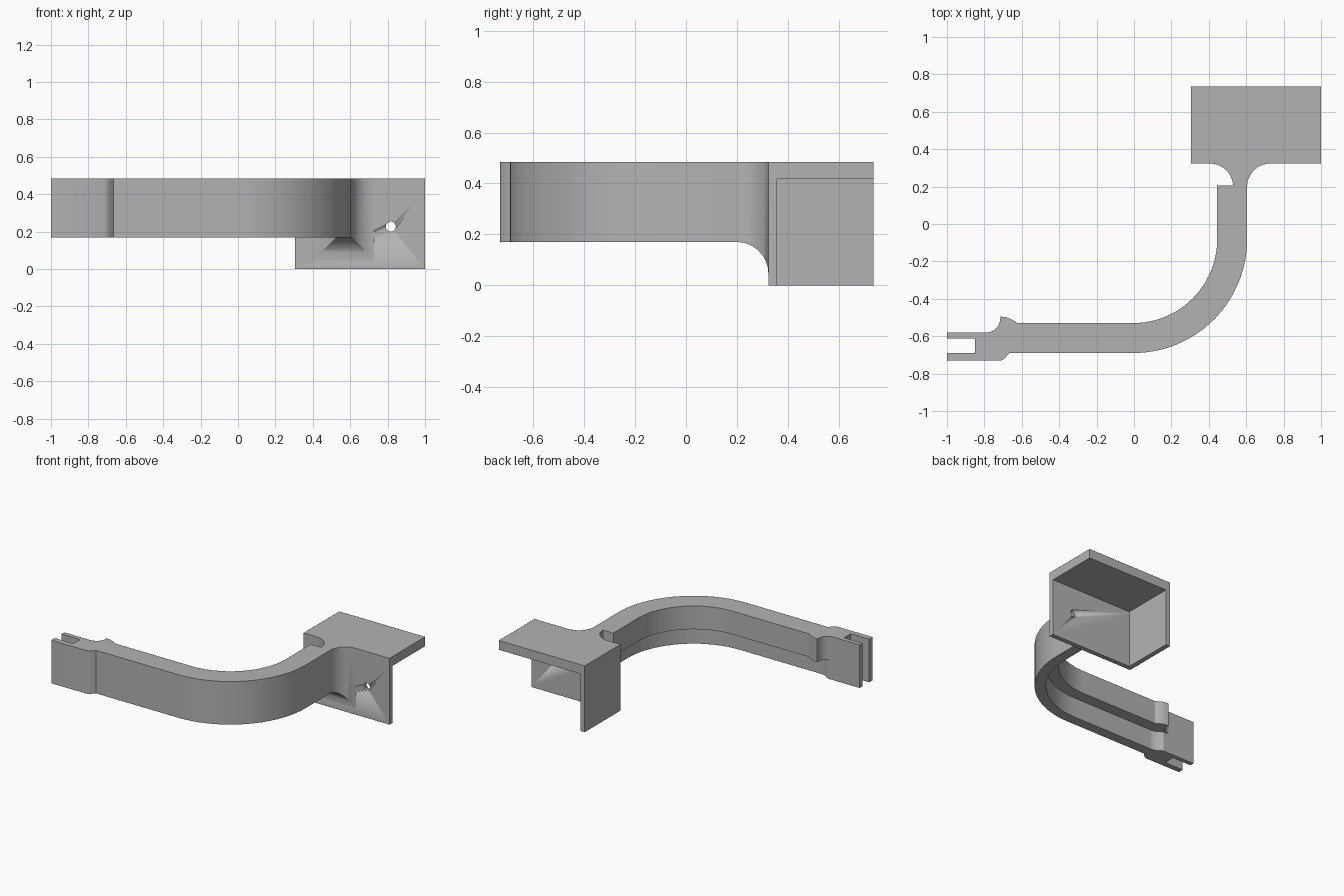
import bpy, bmesh
from math import sin, cos, radians, sqrt

cube = bpy.data.objects.get("Cube")
if cube:
    bpy.data.objects.remove(cube, do_unlink=True)

grey = bpy.data.materials.new("plain grey")
grey.use_nodes = True
grey.diffuse_color = (0.45, 0.45, 0.45, 1)
grey.node_tree.nodes["Principled BSDF"].inputs["Base Color"].default_value = grey.diffuse_color

TOP, ARM_BOTTOM, RIB_BOTTOM = 0.485, 0.17, 0.315
BEND = (-0.005, -0.08)


def finish(name, bm):
    bmesh.ops.recalc_face_normals(bm, faces=bm.faces)
    mesh = bpy.data.meshes.new(name)
    bm.to_mesh(mesh)
    bm.free()
    mesh.materials.append(grey)
    obj = bpy.data.objects.new(name, mesh)
    bpy.context.collection.objects.link(obj)
    bpy.ops.object.select_all(action='DESELECT')
    obj.select_set(True)
    bpy.context.view_layer.objects.active = obj
    bpy.ops.object.shade_smooth_by_angle(angle=radians(30))
    return obj


def loft(name, rings):
    """Skin a list of matching closed rings and cap both ends."""
    bm = bmesh.new()
    loops = [[bm.verts.new(p) for p in ring] for ring in rings]
    n = len(loops[0])
    for a, b in zip(loops, loops[1:]):
        for i in range(n):
            j = (i + 1) % n
            bm.faces.new((a[i], a[j], b[j], b[i]))
    bm.faces.new(loops[0])
    bm.faces.new(loops[-1])
    return finish(name, bm)


def prism(name, outline, z0, z1):
    return loft(name, [[(x, y, z) for x, y in outline] for z in (z0, z1)])


def box(name, x0, x1, y0, y1, z0, z1):
    return prism(name, [(x0, y0), (x1, y0), (x1, y1), (x0, y1)], z0, z1)


def arc(center, r, a0, a1, steps):
    angles = [radians(a0 + (a1 - a0) * i / steps) for i in range(steps + 1)]
    return [(center[0] + r * cos(a), center[1] + r * sin(a)) for a in angles]


# Thin curved wall running the length of the arm
prism("arm_wall",
      [(-0.665, -0.69)] + arc(BEND, 0.61, -90, 0, 40) + [(0.605, 0.2), (0.53, 0.2)]
      + arc(BEND, 0.535, 0, -90, 40) + [(-0.665, -0.615)], ARM_BOTTOM, TOP)

# Step shared by the fork and the rib
step = [(-0.665, -0.615), (-0.7, -0.608), (-0.74, -0.58)]

# Upper rib on the inside of the wall, ending in a hooked tab
prism("arm_rib",
      [(0.53, 0.205), (0.445, 0.205)] + arc(BEND, 0.45, 0, -90, 40)
      + [(-0.625, -0.53), (-0.655, -0.51), (-0.685, -0.498), (-0.715, -0.495)]
      + arc((-0.79, -0.505), 0.075, 0, -90, 10) + step[::-1]
      + arc(BEND, 0.535, -90, 0, 40), RIB_BOTTOM, TOP)

# Slotted fork at the free end
prism("fork_end",
      [(-1, -0.73), (-0.715, -0.73), (-0.695, -0.722), (-0.68, -0.705), (-0.665, -0.69)]
      + step + [(-1, -0.58), (-1, -0.612), (-0.85, -0.612), (-0.85, -0.69), (-1, -0.69)],
      ARM_BOTTOM, TOP)

# Flared neck between arm and bracket
rings = []
r = 0.123
for i in range(17):
    a = radians(90 * i / 16)
    f, y = r * (1 - cos(a)), 0.2 + r * sin(a)
    rings.append([(0.53 - f, y, ARM_BOTTOM - f), (0.605 + f, y, ARM_BOTTOM - f),
                  (0.605 + f, y, TOP), (0.53 - f, y, TOP)])
loft("neck", rings)

# Three sided corner bracket
box("bracket_top", 0.305, 1, 0.323, 0.735, 0.417, TOP)
front = box("bracket_front", 0.305, 1, 0.323, 0.357, 0, 0.417)
box("bracket_side", 0.305, 0.34, 0.357, 0.735, 0, 0.417)

# Screw hole through the front of the bracket
circle = arc((0.817, 0.227), 0.027, 0, 345, 23)
cutter = loft("hole_cutter", [[(x, y, z) for x, z in circle] for y in (0.25, 0.4)])
cutter.hide_render = True
cutter.hide_set(True)
hole = front.modifiers.new("screw_hole", 'BOOLEAN')
hole.operation = 'DIFFERENCE'
hole.solver = 'EXACT'
hole.object = cutter
